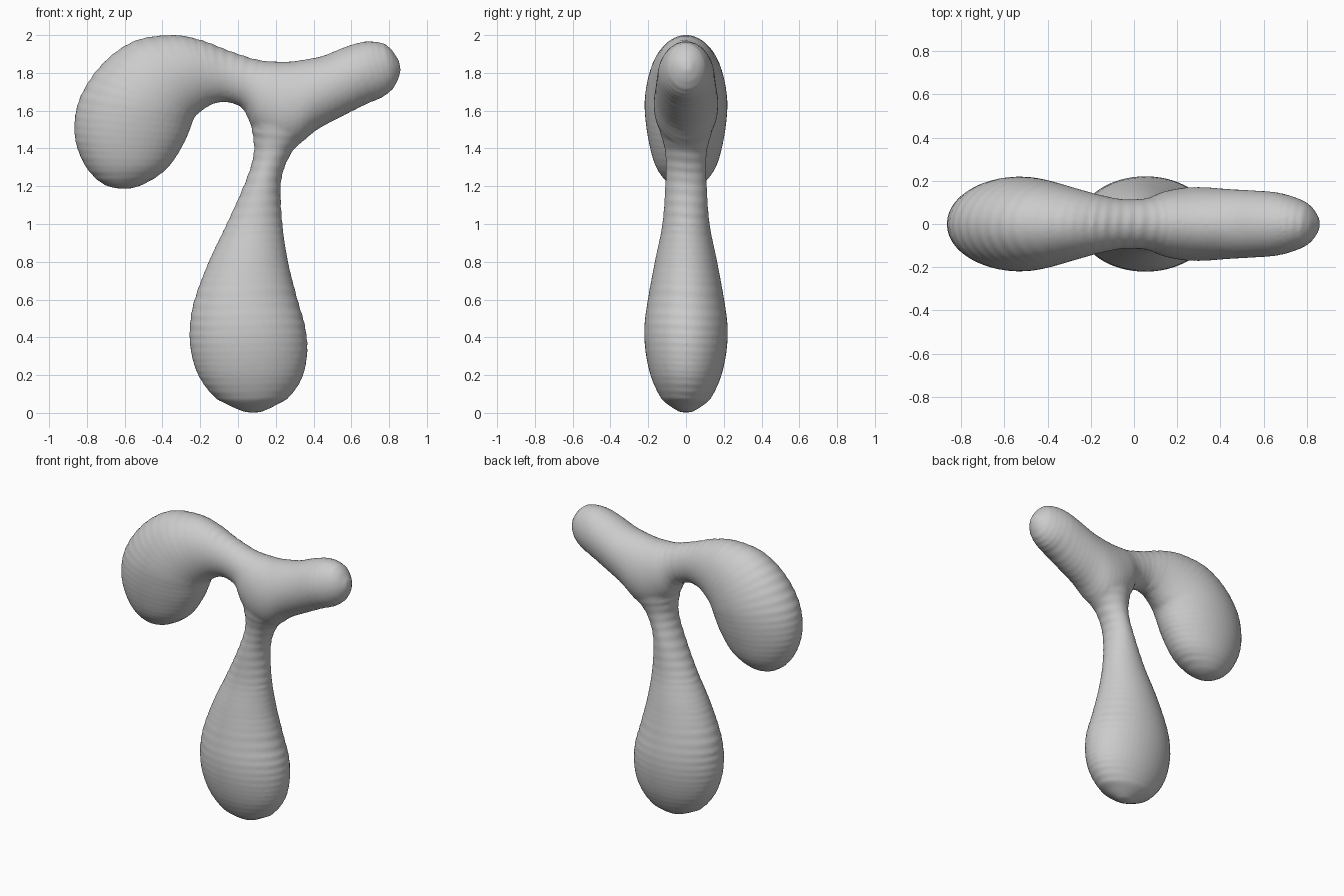
import bpy, bmesh, math, random
from mathutils import Vector

random.seed(4)
SIDES, STEPS = 48, 12

# Each section: one edge (x, z), the opposite edge (x, z), half depth in y
stem = [
    (0.04, 0.003, 0.12, 0.003, 0.03), (-0.07, 0.05, 0.22, 0.05, 0.105),
    (-0.14, 0.10, 0.285, 0.10, 0.145), (-0.21, 0.20, 0.345, 0.20, 0.188),
    (-0.25, 0.33, 0.367, 0.33, 0.215), (-0.255, 0.46, 0.355, 0.46, 0.22),
    (-0.23, 0.60, 0.315, 0.60, 0.202), (-0.155, 0.80, 0.265, 0.80, 0.165),
    (-0.06, 1.0, 0.235, 1.0, 0.125), (0.03, 1.20, 0.226, 1.20, 0.11),
    (0.075, 1.33, 0.25, 1.31, 0.106), (0.085, 1.42, 0.30, 1.40, 0.115),
    (0.07, 1.52, 0.38, 1.48, 0.14), (0.06, 1.62, 0.44, 1.60, 0.15),
    (0.10, 1.75, 0.42, 1.75, 0.10)]

arms = [
    (-0.63, 1.187, -0.57, 1.187, 0.03), (-0.72, 1.215, -0.48, 1.22, 0.095),
    (-0.81, 1.31, -0.37, 1.30, 0.16), (-0.865, 1.47, -0.285, 1.43, 0.20),
    (-0.84, 1.66, -0.235, 1.555, 0.219), (-0.72, 1.845, -0.225, 1.575, 0.212),
    (-0.55, 1.968, -0.20, 1.595, 0.19), (-0.35, 2.0, -0.165, 1.62, 0.16),
    (-0.20, 1.975, -0.12, 1.64, 0.135), (-0.05, 1.918, -0.055, 1.645, 0.115),
    (0.10, 1.87, 0.025, 1.61, 0.12), (0.20, 1.86, 0.085, 1.50, 0.15),
    (0.28, 1.86, 0.19, 1.41, 0.168), (0.35, 1.87, 0.30, 1.41, 0.17),
    (0.45, 1.89, 0.42, 1.50, 0.162), (0.55, 1.93, 0.56, 1.575, 0.155),
    (0.63, 1.957, 0.68, 1.635, 0.147), (0.71, 1.967, 0.77, 1.675, 0.125),
    (0.79, 1.945, 0.83, 1.73, 0.09), (0.85, 1.87, 0.862, 1.81, 0.03)]


def spline(p, i, t):
    a, b, c, d = (p[max(0, min(len(p) - 1, i + k))] for k in (-1, 0, 1, 2))
    return [0.5 * (2 * q + (r - o) * t + (2 * o - 5 * q + 4 * r - s) * t * t
                   + (3 * q - o - 3 * r + s) * t ** 3) for o, q, r, s in zip(a, b, c, d)]


def loft(bm, sections):
    """Elliptical tube through the sections, with small gathered wrinkles."""
    path = [spline(sections, i, k / STEPS)
            for i in range(len(sections) - 1) for k in range(STEPS)]
    path.append(list(sections[-1]))
    rings, phase, wave = [], 0.0, 1.0
    last = None
    for x1, z1, x2, z2, d in path:
        mid = Vector(((x1 + x2) / 2, 0, (z1 + z2) / 2))
        half = Vector(((x2 - x1) / 2, 0, (z2 - z1) / 2))
        step = (mid - last).length if last else 0
        last = mid
        phase += step * 150 * wave
        wave = max(0.6, min(1.3, wave + random.uniform(-0.15, 0.15)))
        amp = 0.022 if d < 0.14 else 0.009
        ring = []
        for s in range(SIDES):
            a = math.tau * s / SIDES
            # Wrinkles are strongest along the side seams
            w = 1 + amp * math.sin(phase + 0.6 * math.sin(2 * a)) * (0.35 + 0.65 * math.cos(a) ** 2)
            ring.append(bm.verts.new(mid + half * math.cos(a) * w
                                     + Vector((0, d * math.sin(a) * w, 0))))
        rings.append(ring)
    for r, q in zip(rings, rings[1:]):
        for s in range(SIDES):
            n = (s + 1) % SIDES
            bm.faces.new((r[s], r[n], q[n], q[s]))
    bm.faces.new(rings[0][::-1])
    bm.faces.new(rings[-1])


# Inflated body: stem and arms fused into one skin
bm = bmesh.new()
for part in (stem, arms):
    loft(bm, part)
bmesh.ops.recalc_face_normals(bm, faces=bm.faces)
mesh = bpy.data.meshes.new("inflated_body")
bm.to_mesh(mesh)
bm.free()
body = bpy.data.objects.new("inflated_body", mesh)
bpy.context.collection.objects.link(body)

fuse = body.modifiers.new("fuse", 'REMESH')
fuse.mode = 'VOXEL'
fuse.voxel_size = 0.0105
fuse.use_smooth_shade = True
soften = body.modifiers.new("soften", 'SMOOTH')
soften.factor = 0.5
soften.iterations = 5
